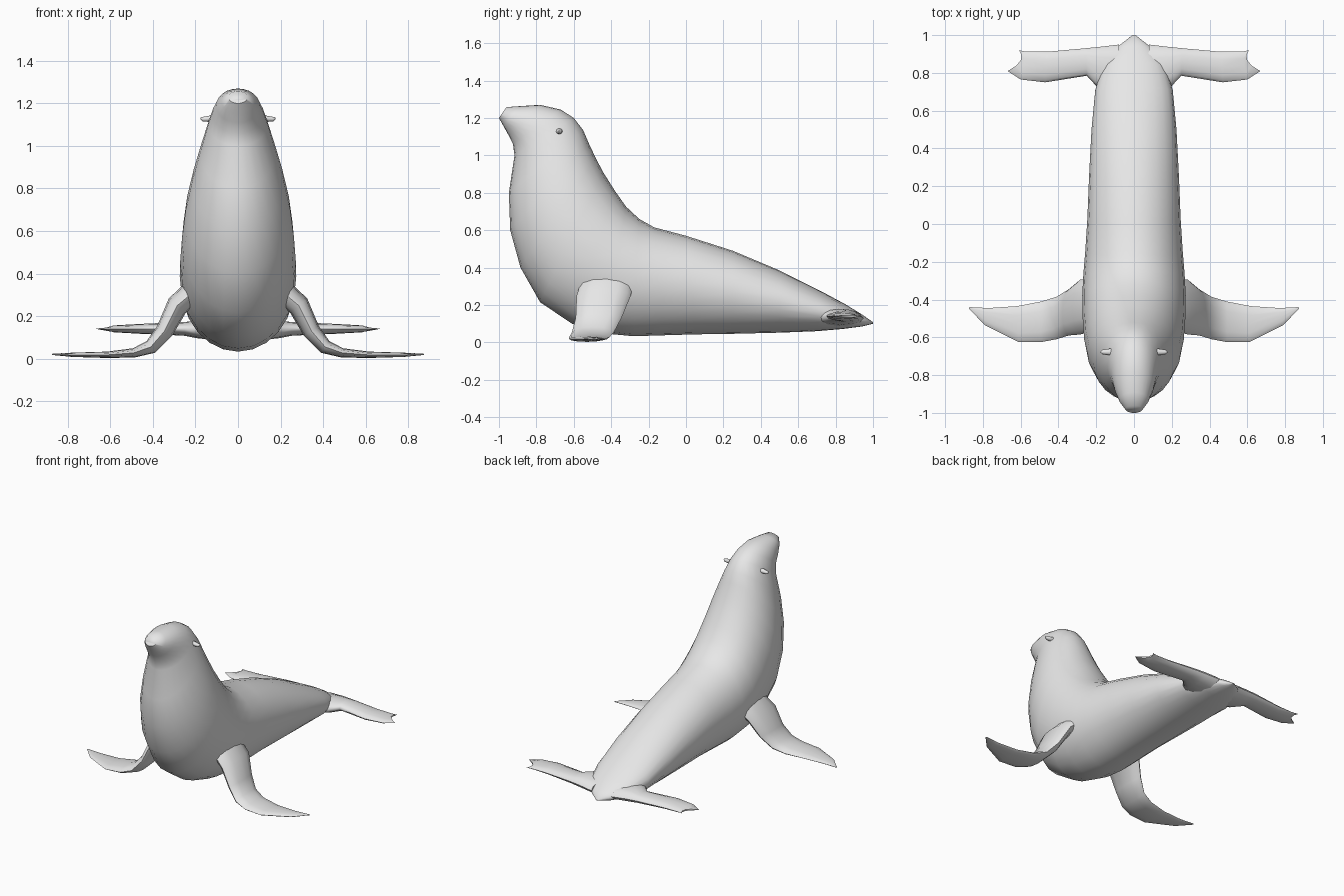
import bpy, bmesh, math
from mathutils import Vector

if "Cube" in bpy.data.objects:
    bpy.data.objects.remove(bpy.data.objects["Cube"])

skin = bpy.data.materials.new("grey skin")
skin.diffuse_color = (0.8, 0.8, 0.8, 1)
skin.use_nodes = True
skin.node_tree.nodes["Principled BSDF"].inputs["Base Color"].default_value = skin.diffuse_color


def loft(name, rings, mirror=False):
    """Skin a row of equal rings and close both ends."""
    bm = bmesh.new()
    rows = [[bm.verts.new(p) for p in ring] for ring in rings]
    n = len(rows[0])
    for a, b in zip(rows, rows[1:]):
        for i in range(n):
            j = (i + 1) % n
            bm.faces.new((a[i], a[j], b[j], b[i]))
    for row in (rows[0], rows[-1]):
        # strip across the end, from one side of the ring to the other
        for i in range(n // 2):
            quad = [row[i], row[i + 1], row[n - i - 1], row[(n - i) % n]]
            quad = list(dict.fromkeys(quad))
            if len(quad) > 2:
                bm.faces.new(quad)
    bmesh.ops.recalc_face_normals(bm, faces=bm.faces)
    me = bpy.data.meshes.new(name)
    bm.to_mesh(me)
    bm.free()
    me.materials.append(skin)
    ob = bpy.data.objects.new(name, me)
    bpy.context.collection.objects.link(ob)
    if mirror:
        ob.modifiers.new("mirror", 'MIRROR').use_mirror_merge = False
    bpy.ops.object.select_all(action='DESELECT')
    ob.select_set(True)
    bpy.context.view_layer.objects.active = ob
    bpy.ops.object.shade_smooth_by_angle(angle=math.radians(60))
    return ob


def ellipse(centre, u, v, n):
    return [centre + u * math.cos(2 * math.pi * i / n) + v * math.sin(2 * math.pi * i / n)
            for i in range(n)]


def limb(name, sections, n=12, notch=0.0):
    """Sections: front (x, y), back (x, y), height, half thickness."""
    mids = [Vector(((s[0] + s[2]) / 2, 0, s[4])) for s in sections]
    rings = []
    for k, (xf, yf, xb, yb, z, t) in enumerate(sections):
        d = (mids[min(k + 1, len(mids) - 1)] - mids[max(k - 1, 0)]).normalized()
        normal = Vector((-d.z, 0, d.x))
        front, back = Vector((xf, yf, z)), Vector((xb, yb, z))
        rings.append(ellipse((front + back) / 2, (front - back) / 2, normal * t, n))
    for i, p in enumerate(rings[-1]):
        p.x -= notch * math.sin(2 * math.pi * i / n) ** 2
    return loft(name, rings, mirror=True)


# Body, tail to nose: back (y, z), belly (y, z), half width
body = [
    (1.00, .108, 1.00, .100, .008),
    (.94, .150, .94, .085, .085),
    (.85, .205, .84, .072, .165),
    (.72, .275, .70, .060, .205),
    (.50, .385, .50, .052, .225),
    (.25, .490, .25, .046, .238),
    (.00, .570, .05, .043, .247),
    (-.17, .615, -.12, .038, .258),
    (-.25, .660, -.28, .033, .268),
    (-.32, .725, -.44, .048, .274),
    (-.38, .810, -.61, .100, .272),
    (-.44, .905, -.78, .215, .264),
    (-.48, .980, -.885, .400, .247),
    (-.52, 1.065, -.94, .600, .215),
    (-.55, 1.135, -.947, .800, .178),
    (-.60, 1.200, -.917, 1.000, .140),
    (-.67, 1.245, -.925, 1.060, .121),
    (-.78, 1.270, -.95, 1.110, .103),
    (-.89, 1.263, -.975, 1.155, .077),
    (-.96, 1.258, -1.00, 1.200, .045),
]
rings = []
for ty, tz, by, bz, w in body:
    top, bottom = Vector((0, ty, tz)), Vector((0, by, bz))
    rings.append(ellipse((top + bottom) / 2, (top - bottom) / 2, Vector((w, 0, 0)), 24))
loft("body", rings)

# Front flippers, from the shoulder down and out along the ground
front = [
    (.19, -.56, .19, -.28, .33, .060),
    (.285, -.585, .285, -.295, .25, .052),
    (.345, -.59, .345, -.345, .13, .042),
    (.41, -.61, .41, -.385, .055, .034),
    (.49, -.625, .49, -.41, .027, .022),
    (.61, -.625, .62, -.435, .018, .015),
    (.79, -.535, .77, -.445, .018, .010),
    (.875, -.447, .870, -.440, .020, .003),
]
limb("front_flippers", front)

# Hind flippers, spread sideways with a notched end
hind = [
    (.08, .66, .08, .95, .130, .045),
    (.19, .72, .18, .938, .137, .042),
    (.25, .785, .26, .930, .140, .032),
    (.47, .750, .46, .912, .140, .023),
    (.60, .765, .57, .912, .140, .016),
    (.67, .810, .61, .920, .140, .005),
]
limb("hind_flippers", hind, notch=.04)

# Small pointed ears
ears = [
    (.09, -.715, .09, -.655, 1.130, .022),
    (.13, -.695, .13, -.660, 1.128, .015),
    (.165, -.690, .165, -.665, 1.126, .011),
    (.176, -.682, .176, -.675, 1.132, .004),
]
limb("ears", ears, n=8)
